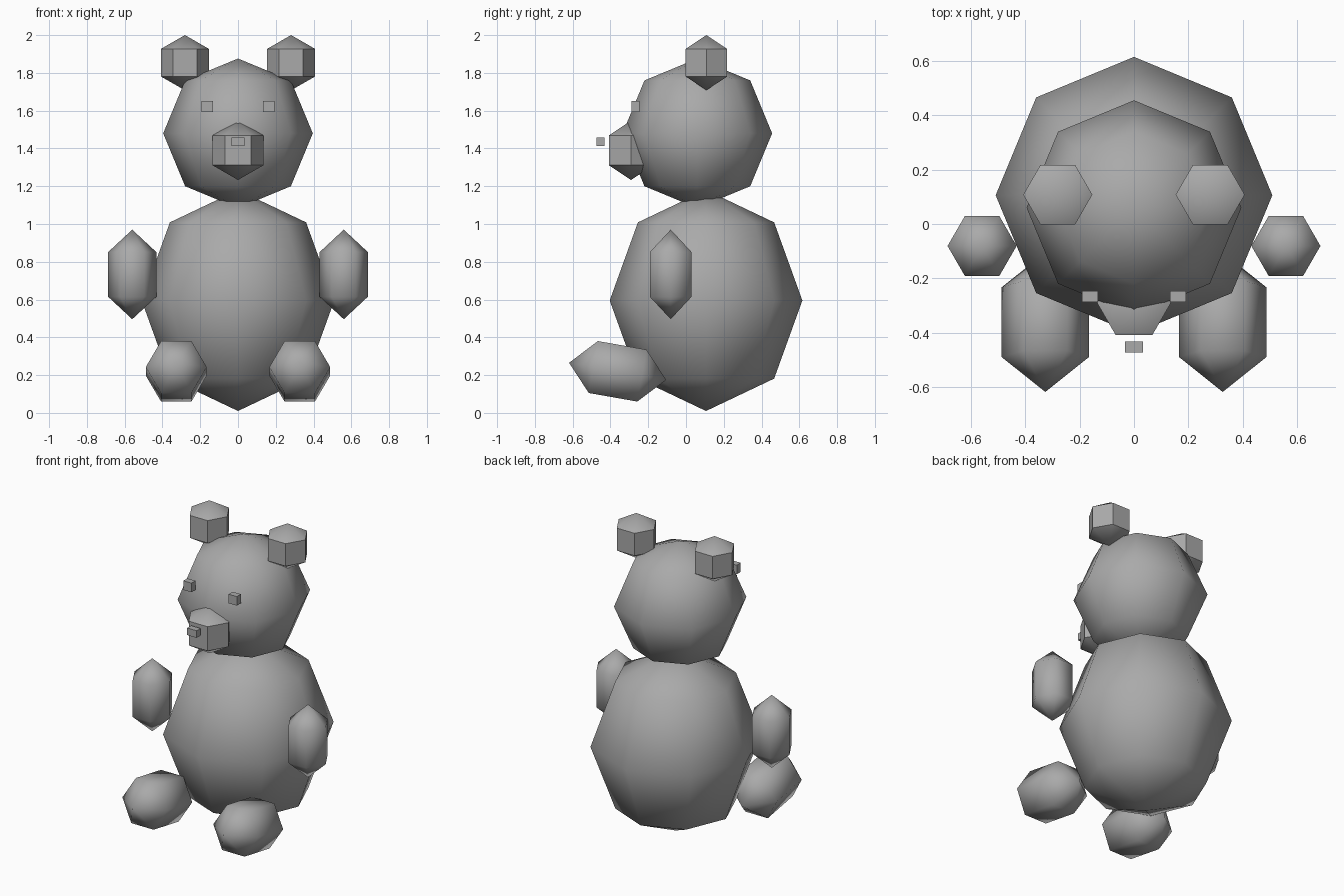
import bpy, bmesh, math
from mathutils import Matrix, Vector

if "Cube" in bpy.data.objects:
    bpy.data.objects.remove(bpy.data.objects["Cube"])

grey = bpy.data.materials.new("plain grey")
grey.diffuse_color = (0.4, 0.4, 0.4, 1)
grey.use_nodes = True
grey.node_tree.nodes["Principled BSDF"].inputs["Base Color"].default_value = grey.diffuse_color


def finish(bm, name, loc, tilt, sharp_angle):
    bmesh.ops.transform(bm, matrix=Matrix.Translation(loc) @ Matrix.Rotation(tilt, 4, 'X'), verts=bm.verts)
    bmesh.ops.recalc_face_normals(bm, faces=bm.faces)
    for f in bm.faces:
        f.smooth = sharp_angle is not None
    for e in bm.edges:
        if sharp_angle and e.calc_face_angle(0) > sharp_angle:
            e.smooth = False
    me = bpy.data.meshes.new(name)
    bm.to_mesh(me)
    bm.free()
    me.materials.append(grey)
    ob = bpy.data.objects.new(name, me)
    bpy.context.collection.objects.link(ob)


def ball(name, loc, radii, segs, rings, tilt=0, sharp_angle=math.pi):
    """Low-poly ellipsoid with a corner on the x axis."""
    bm = bmesh.new()
    top, bottom = bm.verts.new((0, 0, radii[2])), bm.verts.new((0, 0, -radii[2]))
    loops = []
    for i in range(1, rings):
        p = math.pi * i / rings
        loops.append([bm.verts.new((radii[0] * math.sin(p) * math.cos(2 * math.pi * j / segs),
                                    radii[1] * math.sin(p) * math.sin(2 * math.pi * j / segs),
                                    radii[2] * math.cos(p))) for j in range(segs)])
    for j in range(segs):
        k = (j + 1) % segs
        bm.faces.new((top, loops[0][j], loops[0][k]))
        bm.faces.new((bottom, loops[-1][k], loops[-1][j]))
        for a, b in zip(loops, loops[1:]):
            bm.faces.new((a[j], b[j], b[k], a[k]))
    finish(bm, name, loc, tilt, sharp_angle)


def box(name, loc, size):
    bm = bmesh.new()
    bmesh.ops.create_cube(bm, size=1)
    bmesh.ops.scale(bm, vec=Vector(size), verts=bm.verts)
    finish(bm, name, loc, 0, None)


# Trunk and head
ball("body", (0, 0.106, 0.595), (0.51, 0.51, 0.585), 8, 4)
ball("head", (0, 0.06, 1.48), (0.396, 0.396, 0.396), 8, 4)

# Face
ball("muzzle", (0, -0.291, 1.39), (0.157, 0.157, 0.157), 6, 3, sharp_angle=math.radians(50))
box("nose", (0, -0.453, 1.435), (0.068, 0.041, 0.046))

# Paired parts
for side, s in (("left", 1), ("right", -1)):
    box(side + "_eye", (s * 0.163, -0.267, 1.622), (0.059, 0.041, 0.059))
    ball(side + "_ear", (s * 0.281, 0.108, 1.854), (0.147, 0.147, 0.146), 6, 3, sharp_angle=math.radians(50))
    ball(side + "_arm", (s * 0.56, -0.081, 0.733), (0.147, 0.147, 0.237), 6, 3)
    ball(side + "_leg", (s * 0.327, -0.362, 0.22), (0.186, 0.186, 0.261), 6, 3, tilt=math.radians(80))
